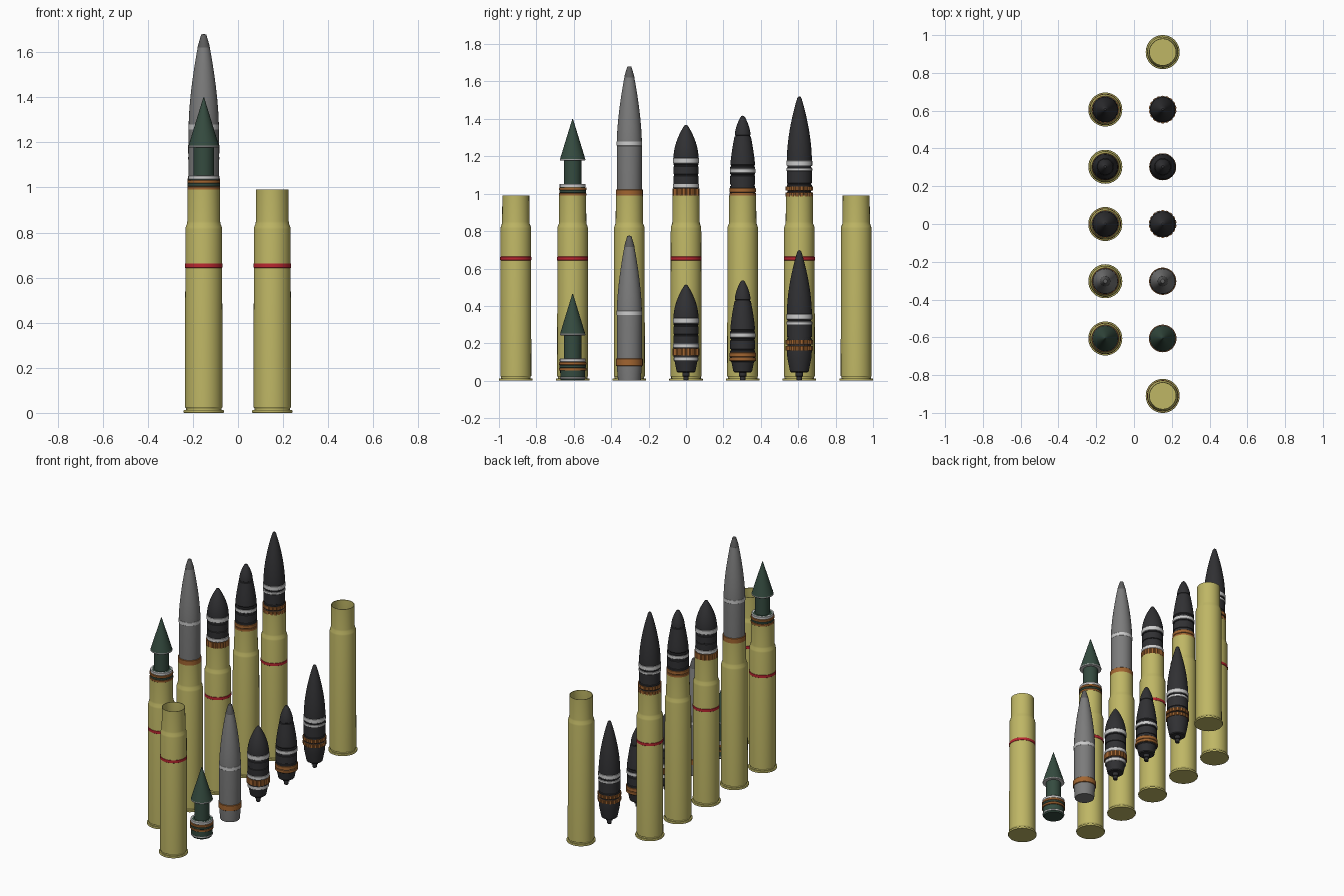
import bpy, bmesh, math

if "Cube" in bpy.data.objects:
    bpy.data.objects.remove(bpy.data.objects["Cube"])

COLORS = {
    "brass": (0.52, 0.47, 0.13, 1), "red": (0.5, 0.02, 0.03, 1),
    "copper": (0.36, 0.13, 0.03, 1), "white": (0.58, 0.58, 0.58, 1),
    "black": (0.03, 0.03, 0.033, 1), "green": (0.035, 0.07, 0.05, 1),
    "grey": (0.2, 0.2, 0.2, 1), "dark_grey": (0.11, 0.11, 0.11, 1),
}
MATS = {}
for key, col in COLORS.items():
    MATS[key] = bpy.data.materials.new(key)
    MATS[key].diffuse_color = col


def lathe(name, pts, color, loc, closed=False, segs=48, teeth=0):
    """Spin (r, z) points around z; teeth cuts notches in the outermost wall."""
    bm = bmesh.new()
    rmax = max(r for r, z in pts)
    if teeth:
        segs = teeth * 4
    rings = []
    for r, z in pts:
        if r == 0:
            rings.append([bm.verts.new((0, 0, z))] * segs)
            continue
        ring = []
        for i in range(segs):
            a = 2 * math.pi * i / segs
            rr = r - 0.004 if teeth and r > rmax - 1e-4 and i % 4 == 0 else r
            ring.append(bm.verts.new((rr * math.cos(a), rr * math.sin(a), z)))
        rings.append(ring)
    pairs = list(zip(rings, rings[1:]))
    if closed:
        pairs.append((rings[-1], rings[0]))
    for a, b in pairs:
        for i in range(segs):
            j = (i + 1) % segs
            bm.faces.new(dict.fromkeys((a[i], a[j], b[j], b[i])))
    bmesh.ops.recalc_face_normals(bm, faces=bm.faces)
    me = bpy.data.meshes.new(name)
    bm.to_mesh(me)
    bm.free()
    me.materials.append(MATS[color])
    me.shade_smooth()
    me.set_sharp_from_angle(angle=math.radians(25))
    ob = bpy.data.objects.new(name, me)
    ob.location = loc
    bpy.context.collection.objects.link(ob)
    return ob


def band(name, z0, z1, r, color, loc, teeth=0, inner=0.055):
    b = 0.002
    pts = [(inner, z0), (r - b, z0), (r, z0 + b), (r, z1 - b), (r - b, z1), (inner, z1)]
    if teeth:
        pts = [(inner, z0), (r, z0), (r, z1), (inner, z1)]
    lathe(name, pts, color, loc, True, teeth=teeth)


def ogive(r0, z0, r1, z1, n=12, power=1.7):
    """Curved nose from r0 at z0 to r1 at z1."""
    return [(r1 + (r0 - r1) * (1 - (i / n) ** power), z0 + (z1 - z0) * i / n)
            for i in range(n + 1)]


def case(loc, red):
    # rimmed bottle-neck case with open mouth and inner floor
    pts = [(0, 0), (0.088, 0), (0.09, 0.003), (0.09, 0.009), (0.088, 0.012), (0.079, 0.012),
           (0.079, 0.02), (0.083, 0.026), (0.0815, 0.815), (0.08, 0.825), (0.074, 0.84),
           (0.073, 0.85), (0.072, 0.99), (0.0685, 0.99), (0.0685, 0.84), (0.076, 0.81),
           (0.076, 0.04), (0, 0.04)]
    lathe("cartridge_case", pts, "brass", loc)
    if red:
        band("case_red_stripe", 0.643, 0.664, 0.0832, "red", loc, inner=0.08)


def sabot_round(loc):
    lathe("sabot_base", [(0, 0), (0.06, 0), (0.066, 0.008), (0.067, 0.112), (0.062, 0.118),
                         (0.046, 0.118), (0.046, 0.245), (0, 0.245)], "green", loc)
    lathe("cone_tip", [(0, 0.25), (0.067, 0.25), (0.064, 0.262), (0.002, 0.464), (0, 0.465)],
          "green", loc)
    band("cone_ring", 0.243, 0.252, 0.068, "white", loc, inner=0.04)
    for z0, z1, r, c in ((0.01, 0.02, 0.068, "white"), (0.054, 0.069, 0.073, "copper"),
                         (0.069, 0.084, 0.0715, "green"), (0.084, 0.099, 0.073, "copper"),
                         (0.1, 0.118, 0.069, "white")):
        band("sabot_band", z0, z1, r, c, loc)


def explosive_round(loc):
    lathe("shell_body", [(0, 0), (0.059, 0), (0.061, 0.003), (0.067, 0.08), (0.067, 0.35)]
          + ogive(0.067, 0.37, 0.027, 0.715, power=1.6) + [(0, 0.715)], "grey", loc)
    lathe("nose_fuse", [(0, 0.713), (0.027, 0.713), (0.0265, 0.722), (0.013, 0.768),
                        (0.011, 0.774), (0, 0.776)], "dark_grey", loc)
    band("driving_band", 0.08, 0.118, 0.072, "copper", loc)
    band("body_stripe", 0.35, 0.376, 0.0678, "white", loc)


def tail(z):
    # tracer stub and tapered base below height z
    return [(0, 0), (0.011, 0), (0.014, 0.004), (0.014, 0.022), (0.02, 0.024), (0.02, 0.045),
            (0.044, 0.045), (0.05, 0.05), (0.06, z)]


def groove(z, r=0.067):
    return [(r, z - 0.005), (r - 0.004, z - 0.003), (r - 0.004, z + 0.003), (r, z + 0.005)]


def short_round(loc):
    lathe("shell_body", tail(0.1) + [(0.066, 0.13)] + groove(0.245) + groove(0.295)
          + ogive(0.067, 0.335, 0.012, 0.505, power=1.9) + [(0.006, 0.512), (0, 0.514)],
          "black", loc)
    band("base_stripe", 0.105, 0.127, 0.0655, "white", loc, inner=0.05)
    band("driving_band", 0.135, 0.172, 0.073, "copper", loc, teeth=18)
    band("lower_stripe", 0.175, 0.198, 0.0695, "white", loc)
    band("upper_stripe", 0.307, 0.336, 0.069, "white", loc)


def capped_round(loc):
    lathe("shell_body", tail(0.1) + [(0.067, 0.105), (0.067, 0.15)] + groove(0.165)
          + groove(0.22) + [(0.067, 0.262), (0.062, 0.266), (0.062, 0.27), (0.066, 0.275)]
          + ogive(0.066, 0.275, 0.044, 0.425, 6, 1.3) + [(0.039, 0.427), (0.039, 0.432)]
          + ogive(0.042, 0.434, 0.013, 0.528, 8, 1.7) + [(0.007, 0.535), (0, 0.537)],
          "black", loc)
    band("driving_band_low", 0.106, 0.125, 0.0715, "copper", loc)
    band("driving_band_high", 0.127, 0.15, 0.0705, "copper", loc)
    band("body_stripe", 0.231, 0.254, 0.0685, "white", loc)


def long_round(loc):
    lathe("shell_body", tail(0.07)[:-1] + [(0.064, 0.12), (0.067, 0.16)] + groove(0.19)
          + groove(0.23) + groove(0.322) + ogive(0.067, 0.355, 0.011, 0.69, 14, 1.8)
          + [(0.006, 0.696), (0, 0.698)], "black", loc)
    for z in (0.163, 0.195):
        band("driving_band", z, z + 0.022, 0.073, "copper", loc, teeth=18)
    band("thin_stripe", 0.3, 0.316, 0.069, "white", loc)
    band("wide_stripe", 0.328, 0.356, 0.069, "white", loc)


# loose projectiles in front row, assembled rounds in back row
X = 0.152
ROUNDS = ((sabot_round, 0.935, True), (explosive_round, 0.905, False),
          (short_round, 0.855, True), (capped_round, 0.88, False), (long_round, 0.822, True))
for i, (build, lift, red) in enumerate(ROUNDS):
    y = (i - 2) * 0.303
    build((X, y, 0))
    build((-X, y, lift))
    case((-X, y, 0), red)

# empty cases at both ends
case((X, -0.91, 0), True)
case((X, 0.91, 0), False)

for m in bpy.data.materials:
    if m.users and not m.is_grease_pencil:
        m.use_nodes = True
        m.node_tree.nodes["Principled BSDF"].inputs["Base Color"].default_value = m.diffuse_color
